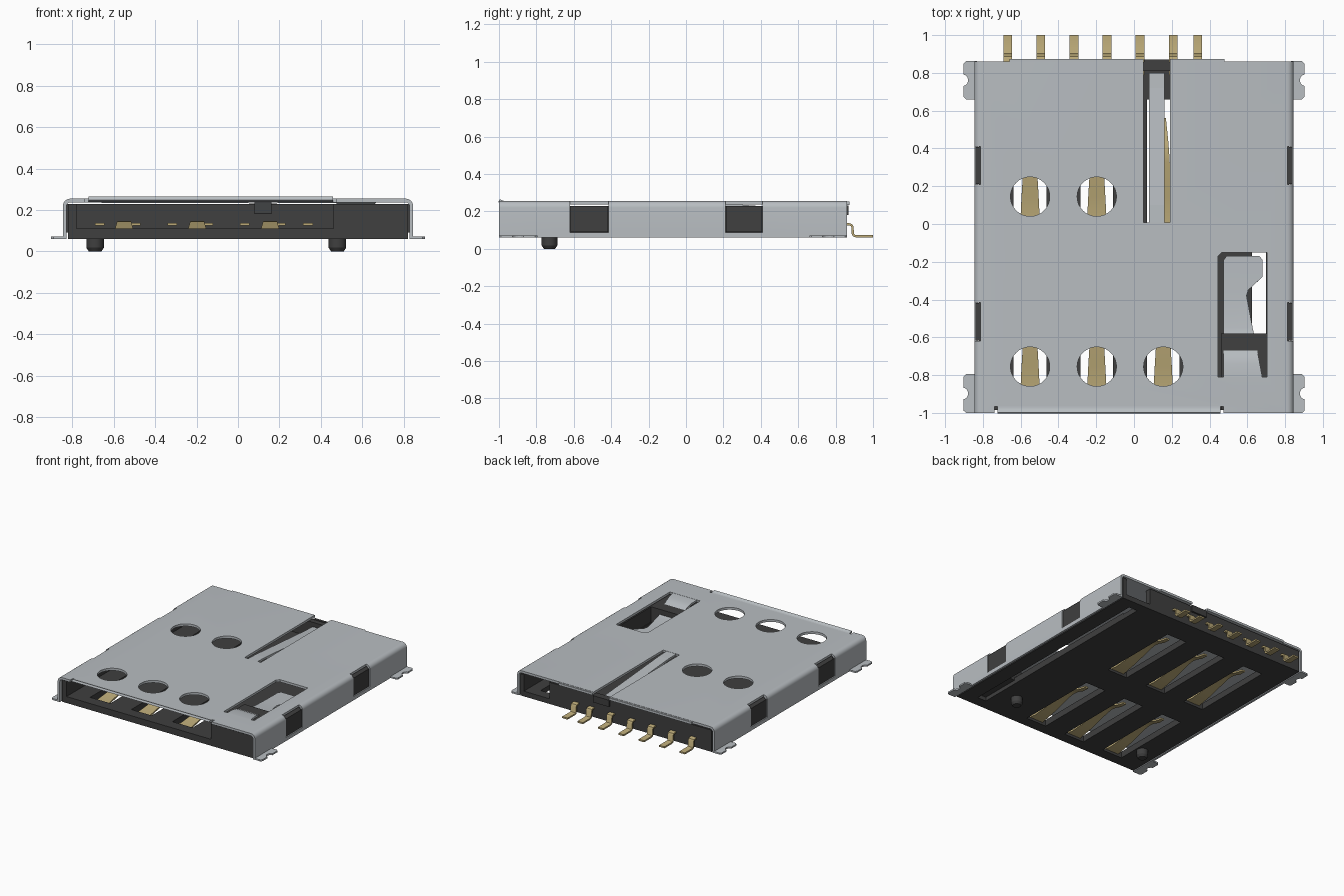
import bpy, bmesh, math
from mathutils import Vector

old = bpy.data.objects.get("Cube")
if old:
    bpy.data.objects.remove(old, do_unlink=True)


def material(name, rgb):
    m = bpy.data.materials.new(name)
    m.use_nodes = True
    m.diffuse_color = (*rgb, 1)
    b = m.node_tree.nodes["Principled BSDF"]
    b.inputs["Base Color"].default_value = (*rgb, 1)
    b.inputs["Roughness"].default_value = 0.6
    return m


STEEL = material("steel grey", (0.48, 0.51, 0.535))
PLASTIC = material("black plastic", (0.05, 0.05, 0.05))
GOLD = material("gold contact", (0.51, 0.41, 0.19))


def finish(bm, name, mat):
    bmesh.ops.recalc_face_normals(bm, faces=bm.faces)
    me = bpy.data.meshes.new(name)
    bm.to_mesh(me)
    bm.free()
    ob = bpy.data.objects.new(name, me)
    bpy.context.collection.objects.link(ob)
    if mat:
        me.materials.append(mat)
    return ob


def activate(ob):
    bpy.ops.object.select_all(action='DESELECT')
    ob.select_set(True)
    bpy.context.view_layer.objects.active = ob


def smooth(ob):
    activate(ob)
    bpy.ops.object.shade_smooth_by_angle(angle=math.radians(30))


def box(name, x, y, z, mat=None):
    bm = bmesh.new()
    bmesh.ops.create_cube(bm, size=1)
    for v in bm.verts:
        for i, (a, b) in enumerate((x, y, z)):
            v.co[i] = a if v.co[i] < 0 else b
    return finish(bm, name, mat)


def prism(name, pts, z0, z1, mat=None):
    """Flat outline in x and y, extruded upward."""
    bm = bmesh.new()
    f = bm.faces.new([bm.verts.new((x, y, z0)) for x, y in pts])
    g = bmesh.ops.extrude_face_region(bm, geom=[f])["geom"]
    for v in g:
        if isinstance(v, bmesh.types.BMVert):
            v.co.z = z1
    return finish(bm, name, mat)


def cylinder(name, x, y, r0, r1, z0, z1, mat=None, n=32):
    bm = bmesh.new()
    bmesh.ops.create_cone(bm, cap_ends=True, segments=n, radius1=r0, radius2=r1, depth=z1 - z0)
    bmesh.ops.translate(bm, verts=bm.verts, vec=(x, y, (z0 + z1) / 2))
    return finish(bm, name, mat)


def strip(name, rows, t, mat):
    """Bent sheet metal: each row is y, z, left x, right x."""
    bm = bmesh.new()
    vs = [(bm.verts.new((a, y, z)), bm.verts.new((b, y, z))) for y, z, a, b in rows]
    for (a, b), (c, d) in zip(vs, vs[1:]):
        bm.faces.new((a, b, d, c))
    ob = finish(bm, name, mat)
    thicken(ob, t, 0)
    return ob


def thicken(ob, t, offset):
    activate(ob)
    m = ob.modifiers.new("thickness", 'SOLIDIFY')
    m.thickness, m.offset, m.use_even_offset = t, offset, True
    bpy.ops.object.modifier_apply(modifier=m.name)


def cut(ob, cutter):
    activate(ob)
    m = ob.modifiers.new("cut", 'BOOLEAN')
    m.operation, m.solver, m.object = 'DIFFERENCE', 'EXACT', cutter
    bpy.ops.object.modifier_apply(modifier=m.name)
    bpy.data.objects.remove(cutter, do_unlink=True)


# Shell: rounded channel section, drawn as a closed outline and extruded along y
def section(w, top, r):
    right = [(w, 0.06)]
    for i in range(7):
        a = math.radians(15 * i)
        right.append((w - r + r * math.cos(a), top - r + r * math.sin(a)))
    return right + [(-x, z) for x, z in reversed(right)]


outline = section(0.845, 0.255, 0.035) + section(0.828, 0.237, 0.018)[::-1]
bm = bmesh.new()
face = bm.faces.new([bm.verts.new((x, -1, z)) for x, z in outline])
ext = bmesh.ops.extrude_face_region(bm, geom=[face])["geom"]
bmesh.ops.translate(bm, verts=[v for v in ext if isinstance(v, bmesh.types.BMVert)], vec=(0, 1.86, 0))
shell = finish(bm, "shell", STEEL)

# Shell openings
COLS = (-0.55, -0.197, 0.155)
for x, y in [(c, -0.755) for c in COLS] + [(c, 0.145) for c in COLS[:2]]:
    cut(shell, cylinder("hole_cutter", x, y, 0.104, 0.104, 0.2, 0.3))
cut(shell, box("tongue_slot_cutter", (0.05, 0.19), (0.008, 0.9), (0.2, 0.3)))
cut(shell, prism("leaf_slot_cutter", [(0.445, -0.81), (0.705, -0.81), (0.705, -0.15),
                                      (0.465, -0.15), (0.445, -0.17)], 0.2, 0.3))
cut(shell, box("lip_cutter", (-0.738, 0.475), (-1.1, -0.967), (0.2, 0.3)))
WINDOWS = ((-0.62, -0.415), (0.21, 0.41))
for s in (-1, 1):
    for y in WINDOWS:
        xs = sorted((s * 0.812, s * 0.9))
        cut(shell, box("window_cutter", xs, y, (0.088, 0.3)))
smooth(shell)

# Front lip, turned slightly upward, and the rear edge lips
lip = strip("front_lip", [(-0.962, 0.246, -0.722, 0.458), (-0.978, 0.248, -0.722, 0.458),
                          (-1.0, 0.257, -0.722, 0.458)], 0.017, STEEL)
box("rear_lip_right", (-0.66, 0.05), (0.855, 0.874), (0.235, 0.253), STEEL)
box("rear_lip_left", (0.19, 0.48), (0.855, 0.874), (0.235, 0.253), STEEL)

# Solder tabs with a rounded notch on the outer edge
for s, side in ((-1, "right"), (1, "left")):
    for y0, y1, end in ((-1, -0.795, "front"), (0.66, 0.862, "rear")):
        c = (y0 + y1) / 2
        notch = [(0.902 - 0.024 * math.cos(math.radians(a)), c + 0.03 * math.sin(math.radians(a)))
                 for a in range(-90, 91, 30)]
        pts = [(0.83, y0), (0.89, y0), (0.902, y0 + 0.012)] + notch
        pts += [(0.902, y1 - 0.012), (0.89, y1), (0.83, y1)]
        prism(f"{end}_{side}_tab", [(s * x, y) for x, y in pts], 0.06, 0.072, STEEL)

# Detector tongue, sloping down toward the back
strip("tongue", [(0.0, 0.246, 0.08, 0.162), (0.1, 0.243, 0.08, 0.162),
                 (0.72, 0.195, 0.08, 0.162), (0.80, 0.192, 0.08, 0.162)], 0.016, STEEL)

# Leaf spring in the side opening
leaf = strip("leaf_spring", [(-0.815, 0.246, 0.475, 0.68), (-0.74, 0.244, 0.475, 0.666),
                             (-0.70, 0.234, 0.475, 0.658), (-0.59, 0.182, 0.475, 0.636),
                             (-0.55, 0.174, 0.475, 0.628), (-0.38, 0.168, 0.475, 0.596),
                             (-0.35, 0.167, 0.475, 0.605), (-0.28, 0.166, 0.475, 0.68),
                             (-0.19, 0.165, 0.475, 0.68), (-0.17, 0.165, 0.49, 0.665)], 0.016, STEEL)
smooth(leaf)

# Plastic housing with card cavity, slider channel, rear recess and contact slots
body = box("housing", (-0.82, 0.82), (-0.985, 0.857), (0.06, 0.228), PLASTIC)
cut(body, box("card_cutter", (-0.78, 0.46), (-1.1, 0.81), (0.11, 0.4)))
cut(body, box("slider_cutter", (0.45, 0.705), (-0.58, 0.81), (0.11, 0.4)))
cut(body, box("recess_cutter", (0.57, 0.79), (0.62, 0.9), (0.1, 0.4)))
cut(body, box("slit_cutter", (0.625, 0.70), (-0.58, 0.78), (0.0, 0.2)))
cut(body, box("groove_cutter", (0.625, 0.70), (-0.9, -0.57), (0.0, 0.09)))
ROWS = (("front", -0.9), ("rear", 0.0))
for x in COLS:
    for _, y in ROWS:
        cut(body, box("slot_cutter", (x - 0.087, x + 0.087), (y, y + 0.66), (0.0, 0.2)))
box("housing_rear_tab", (0.052, 0.188), (0.85, 0.87), (0.18, 0.232), PLASTIC)

# Latches that fill the side windows
for s, side in ((-1, "right"), (1, "left")):
    for y, end in zip(WINDOWS, ("front", "rear")):
        xs = sorted((s * 0.80, s * 0.84))
        box(f"{end}_{side}_latch", xs, (y[0] + 0.003, y[1] - 0.003), (0.091, 0.228), PLASTIC)

# Locating pegs with chamfered tips
for x, side in ((-0.69, "right"), (0.48, "left")):
    smooth(cylinder(f"{side}_peg", x, -0.73, 0.042, 0.042, 0.018, 0.07, PLASTIC))
    smooth(cylinder(f"{side}_peg_tip", x, -0.73, 0.03, 0.042, 0.0, 0.018, PLASTIC))

# Spring contacts: tapered fingers that rise to a bump and drop to the tip
FINGER = ((-0.01, 0.085, 0.06), (0.05, 0.086, 0.05), (0.15, 0.1, 0.045), (0.33, 0.138, 0.034),
          (0.38, 0.142, 0.031), (0.43, 0.134, 0.027), (0.5, 0.108, 0.02), (0.56, 0.1, 0.014))
for i, x in enumerate(COLS):
    for end, y in ROWS:
        smooth(strip(f"{end}_contact_{i + 1}",
                     [(y + dy, z, x - w, x + w) for dy, z, w in FINGER], 0.012, GOLD))

# Rear solder pins, bent down and outward
PIN = ((0.79, 0.131), (0.872, 0.131), (0.884, 0.127), (0.89, 0.117),
       (0.892, 0.082), (0.897, 0.071), (0.908, 0.067), (1.0, 0.067))
for i, x in enumerate((-0.668, -0.493, -0.318, -0.143, 0.032, 0.207, 0.338)):
    smooth(strip(f"pin_{i + 1}", [(y, z, x - 0.023, x + 0.023) for y, z in PIN], 0.012, GOLD))
